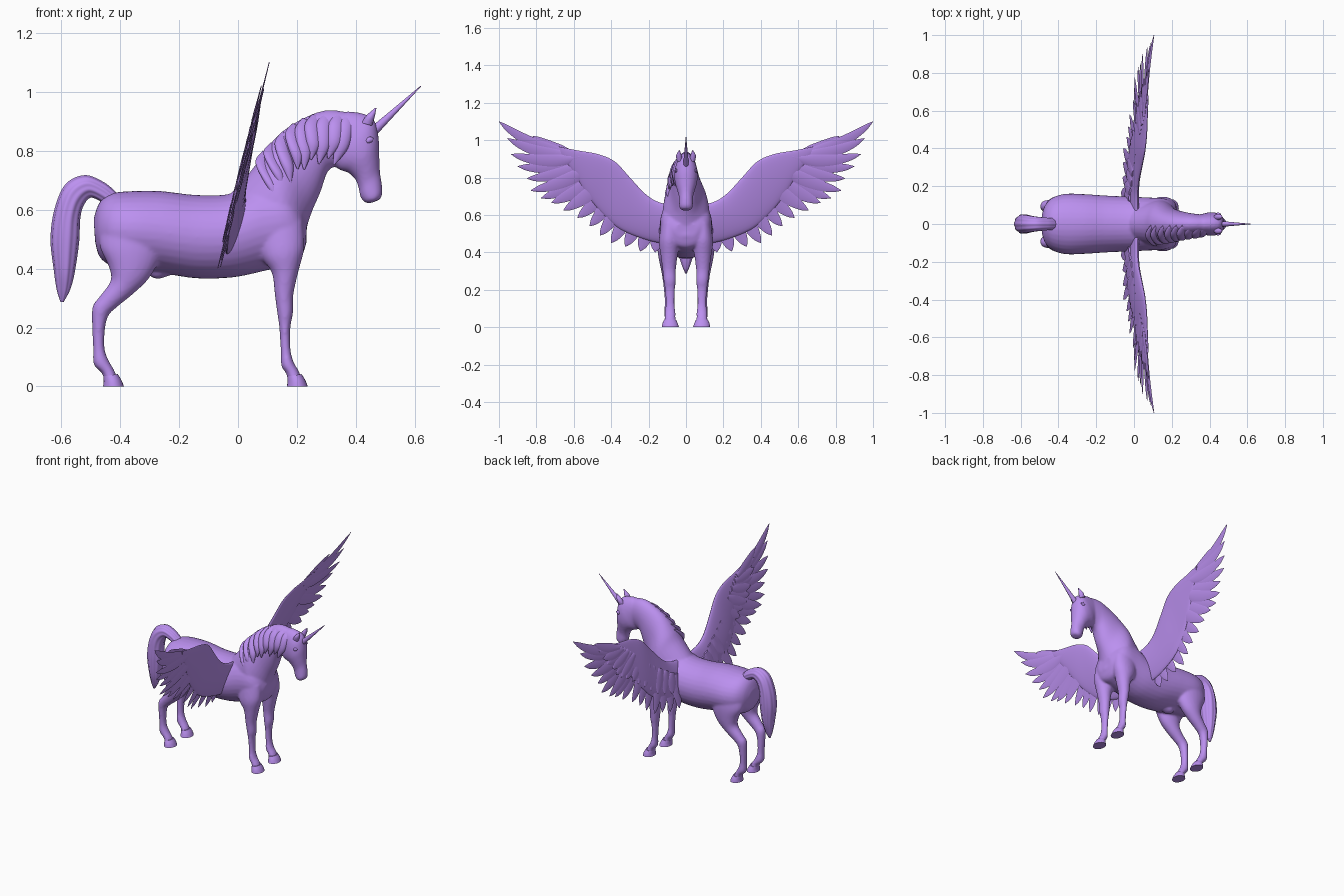
import bpy, bmesh, math
from mathutils import Vector

coat = bpy.data.materials.new("lilac_coat")
coat.diffuse_color = (0.5, 0.28, 0.87, 1)


def spline(pts, sub):
    """Catmull-Rom through tuples of any length."""
    out = []
    for i in range(len(pts) - 1):
        p = [pts[max(0, min(len(pts) - 1, i + k))] for k in (-1, 0, 1, 2)]
        for s in range(sub):
            t = s / sub
            out.append(tuple(0.5 * (2 * b + (c - a) * t + (2 * a - 5 * b + 4 * c - d) * t * t
                                    + (3 * b - a - 3 * c + d) * t ** 3) for a, b, c, d in zip(*p)))
    return out + [tuple(pts[-1])]


def side_plane(u, v, w):
    return Vector((u, w, v))


def wing_plane(u, v, w):
    return Vector((-0.065 + 0.25 * (v - 0.4) + w, u, v))


def loft(bm, stations, sub=5, seg=24, place=side_plane, ripple=0.0, sign=1):
    """Stations: (u1, v1, u2, v2, offset, half_width) = two outline points plus depth."""
    rings = []
    for u1, v1, u2, v2, off, w in spline(stations, sub):
        ring = []
        for k in range(seg):
            a = 2 * math.pi * k / seg
            r = 1 + ripple * math.cos(10 * a)
            c, s = r * math.cos(a), r * math.sin(a)
            ring.append(bm.verts.new(place((u1 + u2) / 2 + c * (u1 - u2) / 2,
                                           (v1 + v2) / 2 + c * (v1 - v2) / 2, sign * (off + s * w))))
        rings.append(ring)
    for a, b in zip(rings, rings[1:]):
        for k in range(seg):
            j = (k + 1) % seg
            bm.faces.new((a[k], a[j], b[j], b[k]))
    bm.faces.new(rings[0][::-1])
    bm.faces.new(rings[-1])


def finish(bm, name, mirror=False, angle=50):
    bmesh.ops.recalc_face_normals(bm, faces=bm.faces)
    me = bpy.data.meshes.new(name)
    bm.to_mesh(me)
    bm.free()
    me.materials.append(coat)
    ob = bpy.data.objects.new(name, me)
    bpy.context.collection.objects.link(ob)
    bpy.ops.object.select_all(action='DESELECT')
    ob.select_set(True)
    bpy.context.view_layer.objects.active = ob
    bpy.ops.object.shade_smooth_by_angle(angle=math.radians(angle))
    if mirror:
        m = ob.modifiers.new("mirror", 'MIRROR')
        m.use_axis = (False, True, False)
        m.use_mirror_merge = False
    return ob


# Body: torso, neck, head and legs fused into one skin
torso = [(-.49, .57, -.485, .49, 0, .05), (-.47, .625, -.47, .44, 0, .10), (-.43, .655, -.43, .41, 0, .14),
         (-.36, .663, -.36, .40, 0, .16), (-.26, .663, -.26, .385, 0, .158), (-.14, .65, -.14, .367, 0, .15),
         (-.02, .655, -.02, .37, 0, .145), (.08, .70, .08, .39, 0, .14), (.16, .70, .16, .41, 0, .135),
         (.21, .63, .21, .43, 0, .11), (.235, .56, .23, .48, 0, .06)]
neck = [(-.02, .66, .13, .42, 0, .11), (.05, .74, .225, .47, 0, .125), (.09, .80, .232, .53, 0, .115),
        (.15, .865, .25, .59, 0, .085), (.22, .91, .28, .66, 0, .068), (.30, .938, .305, .73, 0, .057),
        (.38, .93, .34, .75, 0, .05)]
head = [(.37, .935, .325, .77, 0, .05), (.43, .925, .33, .75, 0, .057), (.465, .90, .345, .735, 0, .062),
        (.478, .84, .375, .725, 0, .06), (.48, .78, .40, .70, 0, .048), (.482, .73, .41, .67, 0, .038),
        (.488, .69, .415, .645, 0, .037), (.49, .655, .43, .625, 0, .035), (.483, .635, .45, .622, 0, .022)]
sheath = [(-.21, .41, -.21, .385, 0, .02), (-.26, .41, -.27, .365, 0, .035), (-.31, .42, -.30, .375, 0, .02)]
foreleg = [(.22, .56, .06, .52, .085, .05), (.225, .47, .08, .44, .09, .055), (.205, .39, .115, .385, .09, .046),
           (.188, .31, .125, .31, .09, .036), (.187, .25, .133, .25, .087, .033), (.178, .20, .14, .20, .086, .027),
           (.178, .13, .145, .12, .085, .024), (.188, .085, .147, .07, .085, .029),
           (.205, .055, .163, .045, .085, .029), (.215, .03, .17, .02, .085, .033)]
hindleg = [(-.25, .56, -.47, .52, .085, .065), (-.26, .45, -.468, .47, .095, .06), (-.30, .37, -.44, .41, .10, .05),
           (-.355, .315, -.432, .36, .10, .04), (-.41, .27, -.47, .305, .098, .032),
           (-.44, .24, -.494, .27, .095, .03), (-.452, .19, -.495, .20, .092, .026),
           (-.453, .13, -.492, .13, .09, .024), (-.44, .09, -.49, .075, .088, .029),
           (-.42, .055, -.462, .045, .086, .029), (-.41, .03, -.455, .02, .085, .033)]
bm = bmesh.new()
for part in (torso, neck, head, sheath):
    loft(bm, part, seg=32)
for side in (1, -1):
    loft(bm, foreleg, sign=side)
    loft(bm, hindleg, sign=side)
body = finish(bm, "body")
rm = body.modifiers.new("fuse", 'REMESH')
rm.mode = 'VOXEL'
rm.voxel_size = 0.0065
rm.use_smooth_shade = True
sm = body.modifiers.new("soften", 'SMOOTH')
sm.factor = 0.5
sm.iterations = 7

# Hooves
bm = bmesh.new()
for dx in (0, -.624):
    loft(bm, [(.216 + dx, .042, .167 + dx, .034, .085, .033), (.228 + dx, .022, .168 + dx, .016, .085, .041),
              (.237 + dx, 0, .166 + dx, 0, .084, .046)])
finish(bm, "hooves", mirror=True)

# Ears
bm = bmesh.new()
loft(bm, [(.455, .885, .42, .895, .034, .015), (.464, .915, .436, .92, .038, .015),
          (.470, .946, .466, .946, .036, .002)])
finish(bm, "ears", mirror=True)

# Eyes
bm = bmesh.new()
loft(bm, [(.44, .845, .432, .83, .053, .004), (.45, .848, .441, .825, .053, .008),
          (.461, .842, .455, .83, .052, .004)], seg=12)
finish(bm, "eyes", mirror=True)

# Horn
bm = bmesh.new()
loft(bm, [(.468, .852, .442, .876, 0, .016), (.487, .872, .466, .893, 0, .014), (.622, 1.019, .620, 1.021, 0, .001)])
finish(bm, "horn")

# Tail with combed grooves
bm = bmesh.new()
loft(bm, [(-.41, .655, -.43, .60, 0, .03), (-.455, .692, -.46, .625, 0, .033), (-.52, .716, -.50, .642, 0, .038),
          (-.585, .685, -.525, .615, 0, .045), (-.622, .60, -.537, .57, 0, .05), (-.635, .50, -.541, .49, 0, .05),
          (-.625, .40, -.555, .39, 0, .04), (-.615, .33, -.57, .33, 0, .022), (-.603, .287, -.592, .287, 0, .004)],
     seg=60, sub=8, ripple=0.035)
finish(bm, "tail")

# Mane: overlapping locks falling on one side of the neck
bm = bmesh.new()
for i in range(9):
    t = i / 8
    x, z = spline([(.38, .922), (.28, .922), (.19, .88), (.10, .795)], 8)[i * 3]
    drop = .17 - .02 * (i % 2)
    path = [(0, 0, -.012, .012), (-.015, -.25, -.040 - .018 * t, .020),
            (-.03 + .04 * t, -.62, -.056 - .043 * t, .018), (-.055 + .09 * t, -1, -.058 - .055 * t, .002)]
    loft(bm, [(x + dx + 1.3 * r, z + f * drop - r * .5, x + dx - 1.3 * r, z + f * drop + r * .5, y, r * .9)
              for dx, f, y, r in path], seg=14)
finish(bm, "mane")


# Wings: arm plate, flight feathers and coverts
def feather(bm, base, tip, half, bend, off):
    b, e = Vector(base), Vector(tip)
    d = e - b
    ctrl = (b + e) / 2 + Vector((d.y, -d.x)) * bend
    rows = []
    for k in range(11):
        t = k / 10
        c = b * (1 - t) ** 2 + ctrl * 2 * t * (1 - t) + e * t * t
        tan = ((ctrl - b) * (1 - t) + (e - ctrl) * t).normalized()
        h = half * min(1, .5 + 1.5 * t) * (1 - t ** 3.5) ** .75 + .001
        n = Vector((-tan.y, tan.x)) * h
        rows.append((c.x + n.x, c.y + n.y, c.x - n.x, c.y - n.y, off, .0045 * (1 - .7 * t)))
    loft(bm, rows, sub=2, seg=8, place=wing_plane)


arm = [(.06, .65, .06, .45, .02, .025), (.15, .67, .14, .45, .016, .022), (.22, .715, .25, .48, .01, .02),
       (.30, .80, .36, .53, .005, .018), (.38, .885, .45, .61, 0, .016), (.47, .925, .53, .71, 0, .013),
       (.58, .945, .59, .81, 0, .009), (.68, .965, .66, .91, 0, .004)]
tips = [(1, 1.1), (.955, 1.01), (.935, .925), (.90, .86), (.85, .795), (.83, .73), (.775, .69), (.72, .665),
        (.655, .625), (.58, .585), (.515, .54), (.46, .49), (.40, .45), (.325, .43), (.245, .405), (.165, .40)]
roots = spline([(.60, .925), (.50, .86), (.36, .74), (.14, .60)], 5)
bm = bmesh.new()
loft(bm, arm, seg=28, place=wing_plane)
for i, (root, tip) in enumerate(zip(roots, tips)):
    t = i / 15
    feather(bm, root, tip, .030 + .014 * t, .15 * (1 - t), .004 * (i % 3 - 1))
    mid = Vector(root).lerp(Vector(tip), .55)
    feather(bm, root, mid, .028 + .01 * t, .08 * (1 - t), -.011 + .002 * (i % 2))
finish(bm, "wings", mirror=True)
